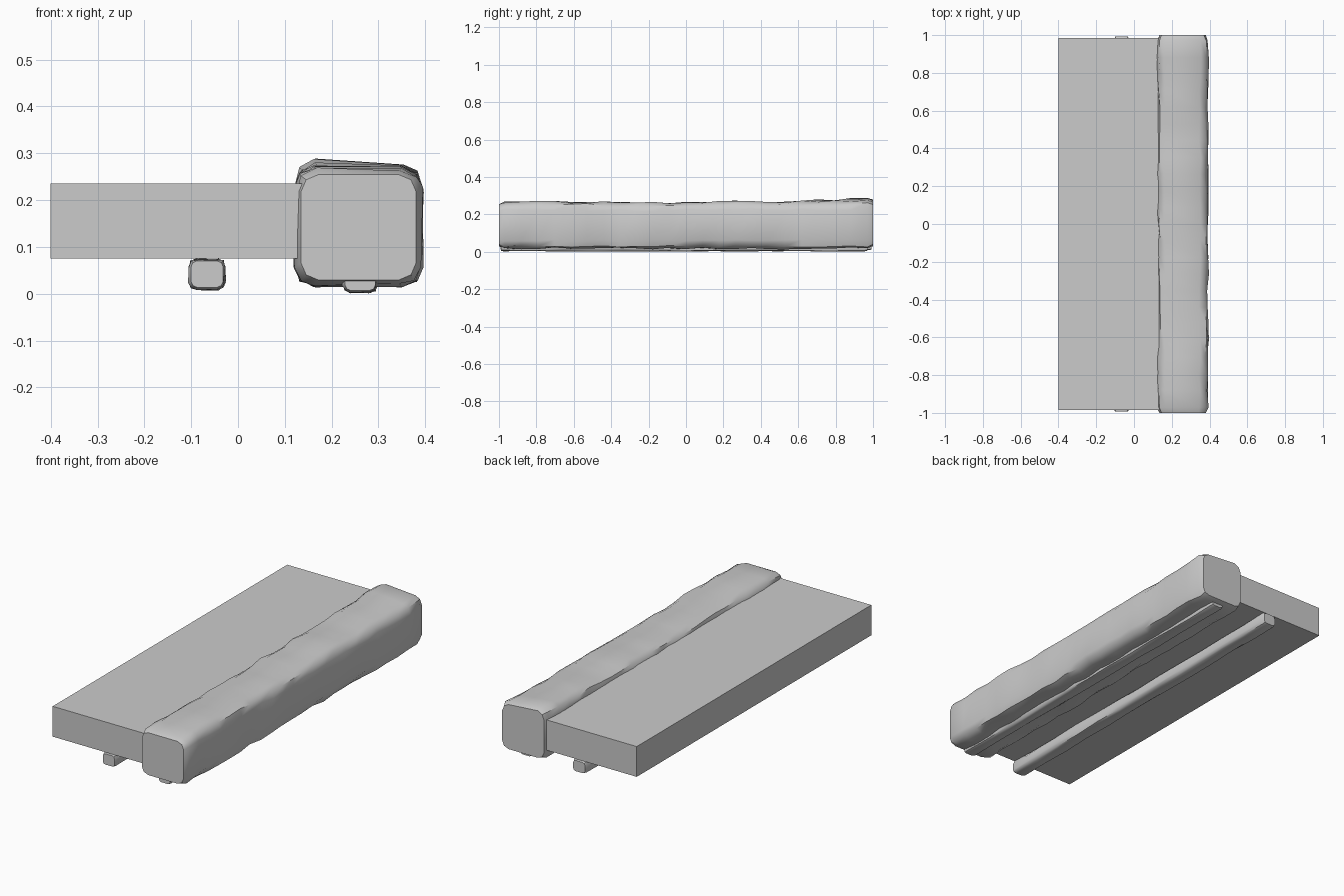
import bpy, bmesh, random
from math import pi, sin

if "Cube" in bpy.data.objects:
    bpy.data.objects.remove(bpy.data.objects["Cube"])

random.seed(4)


def finish(name, bm, smooth):
    bmesh.ops.recalc_face_normals(bm, faces=bm.faces[:])
    mesh = bpy.data.meshes.new(name)
    bm.to_mesh(mesh)
    bm.free()
    ob = bpy.data.objects.new(name, mesh)
    bpy.context.collection.objects.link(ob)
    if smooth:
        bpy.context.view_layer.objects.active = ob
        ob.select_set(True)
        bpy.ops.object.shade_smooth_by_angle(angle=0.7)
        ob.select_set(False)
    return ob


def box(name, x0, x1, y0, y1, z0, z1):
    bm = bmesh.new()
    bmesh.ops.create_cube(bm, size=1)
    for v in bm.verts:
        v.co.x = (x0 + x1) / 2 + v.co.x * (x1 - x0)
        v.co.y = (y0 + y1) / 2 + v.co.y * (y1 - y0)
        v.co.z = (z0 + z1) / 2 + v.co.z * (z1 - z0)
    return finish(name, bm, False)


def section(x0, x1, z0, z1, r):
    # Rectangle with softened corners, three points per corner
    pts = []
    for cx, cz, order in ((x0, z0, 0), (x1, z0, 1), (x1, z1, 0), (x0, z1, 1)):
        sx = 1 if cx == x0 else -1
        sz = 1 if cz == z0 else -1
        corner = [(cx, cz + sz * r), (cx + sx * r * .3, cz + sz * r * .3), (cx + sx * r, cz)]
        pts += corner[::-1] if order else corner
    return pts


def hewn_timber(name, x0, x1, y0, y1, z0, z1, r, jitter, inset, stations, lift=None):
    # Loft of irregular sections along y, with worn ends
    bm = bmesh.new()
    cx, cz = (x0 + x1) / 2, (z0 + z1) / 2
    base = section(x0, x1, z0, z1, r)
    ys = [y0, y0 + inset] + [y0 + inset + (y1 - y0 - 2 * inset) * i / stations
                             for i in range(1, stations)] + [y1 - inset, y1]
    rings = []
    for i, y in enumerate(ys):
        end = i in (0, len(ys) - 1)
        ring = []
        for x, z in base:
            if end:
                x = cx + (x - cx) * (1 - 2 * inset * .55 / (x1 - x0))
                z = cz + (z - cz) * (1 - 2 * inset * .55 / (z1 - z0))
            else:
                x -= random.uniform(0, jitter) * (1 if x > cx else -1)
                z -= random.uniform(0, jitter) * (1 if z > cz else -1)
            if lift and z > cz:
                z += lift(x, y)
            ring.append(bm.verts.new((x, y, z)))
        rings.append(ring)
    n = len(base)
    for a, b in zip(rings, rings[1:]):
        for k in range(n):
            bm.faces.new((a[k], a[(k + 1) % n], b[(k + 1) % n], b[k]))
    bm.faces.new(rings[0])
    bm.faces.new(rings[-1])
    return finish(name, bm, True)


def log_lift(x, y):
    rise = max(0, (y - .35) / .6)
    return .028 * min(1, rise) * max(.2, 1 - abs(x - .2) / .25) + .003 * sin(y * 2 * pi)


# Flat slab, tucked into the edge timber
box("slab", -.4, .26, -.985, .985, .075, .236)
# Heavy hewn timber along one edge
hewn_timber("edge_timber", .118, .397, -1, 1, .013, .271, .042, .011, .03, 22, log_lift)
# Thin runners below the slab
hewn_timber("slab_runner", -.107, -.025, -.992, .992, .007, .077, .016, .006, .012, 12)
hewn_timber("timber_runner", .222, .3, -.99, .97, .0, .05, .016, .006, .012, 12)
